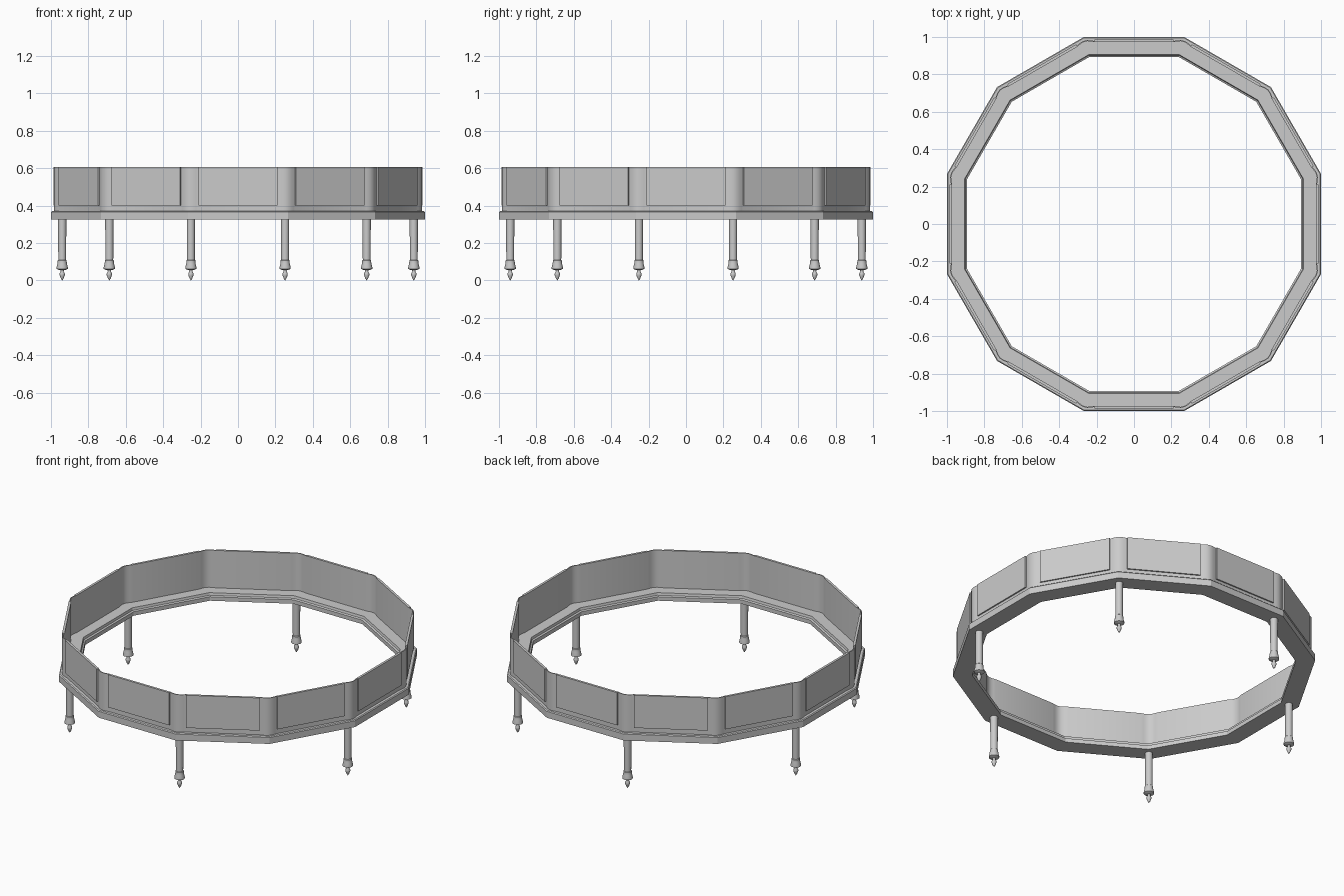
import bpy, bmesh
from math import cos, sin, tan, pi, radians
from mathutils import Matrix, Vector

cube = bpy.data.objects.get("Cube")
if cube:
    bpy.data.objects.remove(cube, do_unlink=True)

SIDES = 12
STEP = 2 * pi / SIDES

grey = bpy.data.materials.new("plain_grey")
grey.use_nodes = True
colour = (0.6, 0.6, 0.6, 1)
grey.diffuse_color = colour
grey.node_tree.nodes["Principled BSDF"].inputs["Base Color"].default_value = colour


def finish(name, bm, smooth=None):
    bmesh.ops.recalc_face_normals(bm, faces=bm.faces)
    mesh = bpy.data.meshes.new(name)
    bm.to_mesh(mesh)
    bm.free()
    mesh.materials.append(grey)
    obj = bpy.data.objects.new(name, mesh)
    bpy.context.collection.objects.link(obj)
    if smooth:
        bpy.ops.object.select_all(action='DESELECT')
        obj.select_set(True)
        bpy.context.view_layer.objects.active = obj
        bpy.ops.object.shade_smooth_by_angle(angle=radians(smooth))
    return obj


def bridge(bm, loops, closed):
    """Quads between successive vertex rings."""
    pairs = list(zip(loops, loops[1:] + loops[:1])) if closed else list(zip(loops, loops[1:]))
    for a, b in pairs:
        n = len(a)
        for i in range(n):
            j = (i + 1) % n
            bm.faces.new((a[i], a[j], b[j], b[i]))


# Twelve-sided base rail with a small bevelled lip on the inside
def build_base():
    bm = bmesh.new()
    profile = [(1.0, 0.325), (1.0, 0.365), (0.995, 0.37), (0.905, 0.37),
               (0.902, 0.355), (0.893, 0.35), (0.893, 0.325)]
    loops = []
    for apothem, z in profile:
        r = apothem / cos(STEP / 2)
        loops.append([bm.verts.new((r * cos((k + 0.5) * STEP), r * sin((k + 0.5) * STEP), z))
                      for k in range(SIDES)])
    bridge(bm, loops, True)
    finish("base_rail", bm)


# Thin upright wall with bulging rounded corners
def wall_outline(apothem, half=0.212, bulge=0.016, steps=8):
    points = []
    for k in range(SIDES):
        a, b = k * STEP, (k + 1) * STEP
        start = Vector((apothem * cos(a) - half * sin(a), apothem * sin(a) + half * cos(a)))
        end = Vector((apothem * cos(b) + half * sin(b), apothem * sin(b) - half * cos(b)))
        outward = (start + end).normalized()
        for i in range(steps + 1):
            t = i / steps
            points.append(start.lerp(end, t) + outward * bulge * sin(pi * t))
    return points


def build_wall():
    bm = bmesh.new()
    loops = [[bm.verts.new((p.x, p.y, z)) for p in wall_outline(apothem)]
             for apothem, z in ((0.978, 0.368), (0.978, 0.605), (0.972, 0.605), (0.972, 0.368))]
    bridge(bm, loops, True)
    finish("wall", bm, 25)


# One flat plate on each side of the wall
def build_panel(index):
    bm = bmesh.new()
    size = Matrix.Diagonal((0.009, 0.424, 0.205, 1))
    place = Matrix.Rotation(index * STEP, 4, 'Z') @ Matrix.Translation((0.982, 0, 0.5025))
    bmesh.ops.create_cube(bm, size=1, matrix=place @ size)
    finish(f"wall_panel_{index + 1}", bm)


# Turned leg with a flared foot and pointed finial
def build_leg(index):
    bm = bmesh.new()
    angle = radians(-15 + 60 * index)
    cx, cy = 0.973 * cos(angle), 0.973 * sin(angle)
    profile = [(0.022, 0.327), (0.021, 0.11), (0.024, 0.107), (0.024, 0.1), (0.025, 0.09),
               (0.03, 0.07), (0.03, 0.062), (0.02, 0.057), (0.009, 0.055), (0.008, 0.048),
               (0.014, 0.037), (0.014, 0.028), (0.008, 0.012), (0.001, 0)]
    n = 20
    loops = [[bm.verts.new((cx + r * cos(2 * pi * i / n), cy + r * sin(2 * pi * i / n), z))
              for i in range(n)] for r, z in profile]
    bridge(bm, loops, False)
    bm.faces.new(loops[0])
    bm.faces.new(loops[-1])
    finish(f"leg_{index + 1}", bm, 40)


build_base()
build_wall()
for side in range(SIDES):
    build_panel(side)
for leg in range(6):
    build_leg(leg)
